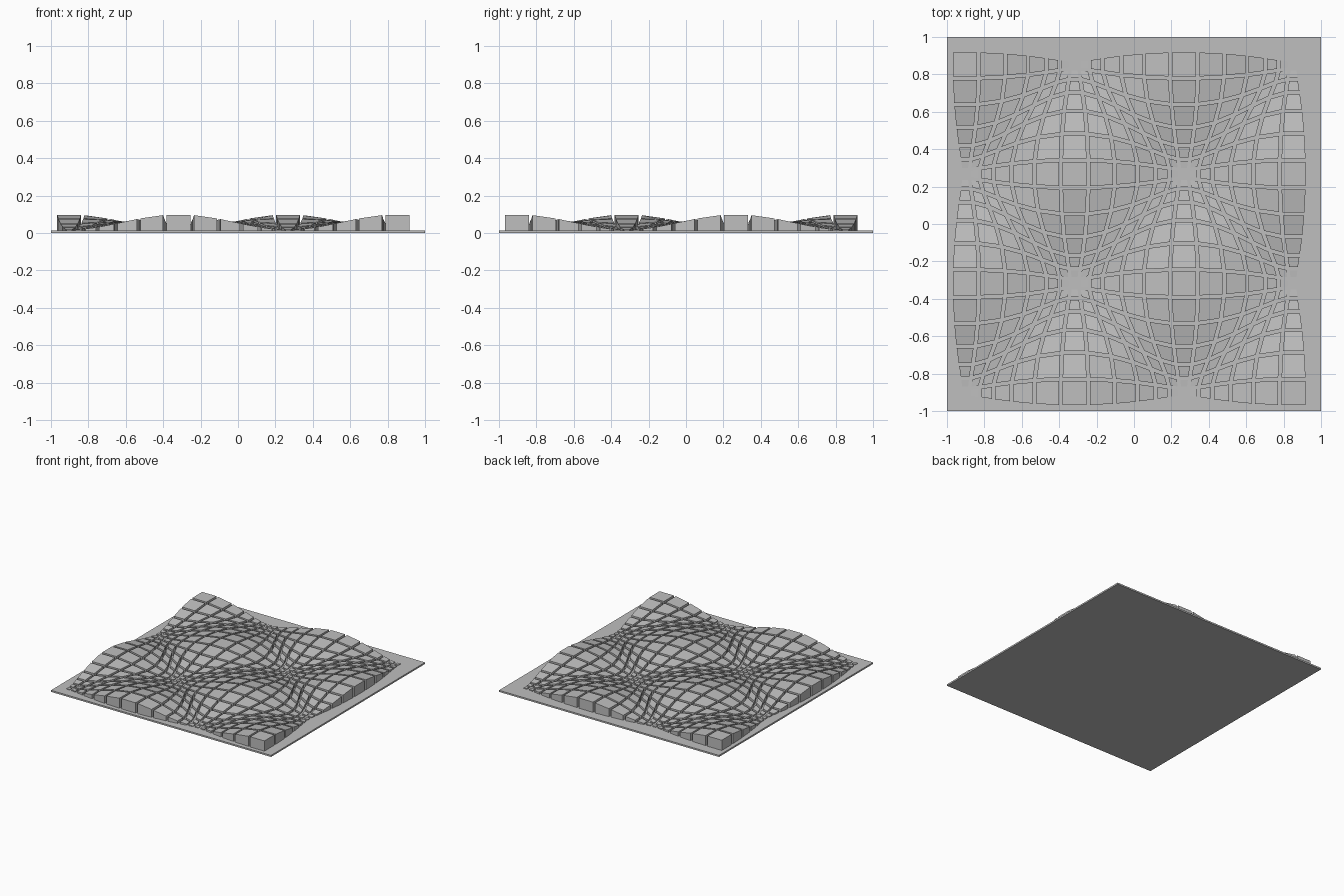
import bpy, bmesh
from math import sin, cos, pi

if "Cube" in bpy.data.objects:
    bpy.data.objects.remove(bpy.data.objects["Cube"], do_unlink=True)

GREY = (0.52, 0.52, 0.52, 1)
stone = bpy.data.materials.new("plain_grey")
stone.use_nodes = True
stone.diffuse_color = GREY
stone.node_tree.nodes["Principled BSDF"].inputs["Base Color"].default_value = GREY

PLATE_TOP = 0.013
CELLS = 19
HALF_WAVE = 0.5853            # distance from a crest to the next trough
PITCH = HALF_WAVE / 6
CENTRE = -0.025               # the tile field sits slightly off the plate centre
START = CENTRE - 9 * PITCH
SPREAD = 0.099                # how far tiles are pushed away from the crests
GAP = 0.018


def phase(t):
    return (t - START) * pi / HALF_WAVE


def height(x, y):
    return 0.06 - 0.042 * cos(phase(x)) * cos(phase(y))


def finish(bm, name):
    bmesh.ops.recalc_face_normals(bm, faces=bm.faces)
    mesh = bpy.data.meshes.new(name)
    bm.to_mesh(mesh)
    bm.free()
    mesh.materials.append(stone)
    obj = bpy.data.objects.new(name, mesh)
    bpy.context.collection.objects.link(obj)


# Base plate
bm = bmesh.new()
bmesh.ops.create_cube(bm, size=1)
for v in bm.verts:
    v.co = (v.co.x * 2, v.co.y * 2, (v.co.z + 0.5) * PLATE_TOP)
finish(bm, "base_plate")

# Tile field: regular grid, warped so cells swell at crests and shrink at troughs
bm = bmesh.new()
bmesh.ops.create_grid(bm, x_segments=CELLS, y_segments=CELLS, size=CELLS * PITCH / 2)
for v in bm.verts:
    u, w = v.co.x + CENTRE, v.co.y + CENTRE
    px, py = phase(u), phase(w)
    v.co = (u - SPREAD * sin(px) * cos(py), w - SPREAD * cos(px) * sin(py), PLATE_TOP)

# Open even gaps between the tiles
rims = bmesh.ops.inset_individual(bm, faces=bm.faces[:], thickness=GAP / 2,
                                  use_even_offset=True)["faces"]
bmesh.ops.delete(bm, geom=rims, context="FACES")

# Raise each tile to the wave surface
raised = bmesh.ops.extrude_face_region(bm, geom=bm.faces[:])["geom"]
for v in raised:
    if isinstance(v, bmesh.types.BMVert):
        v.co.z = height(v.co.x, v.co.y)
finish(bm, "wave_tiles")
